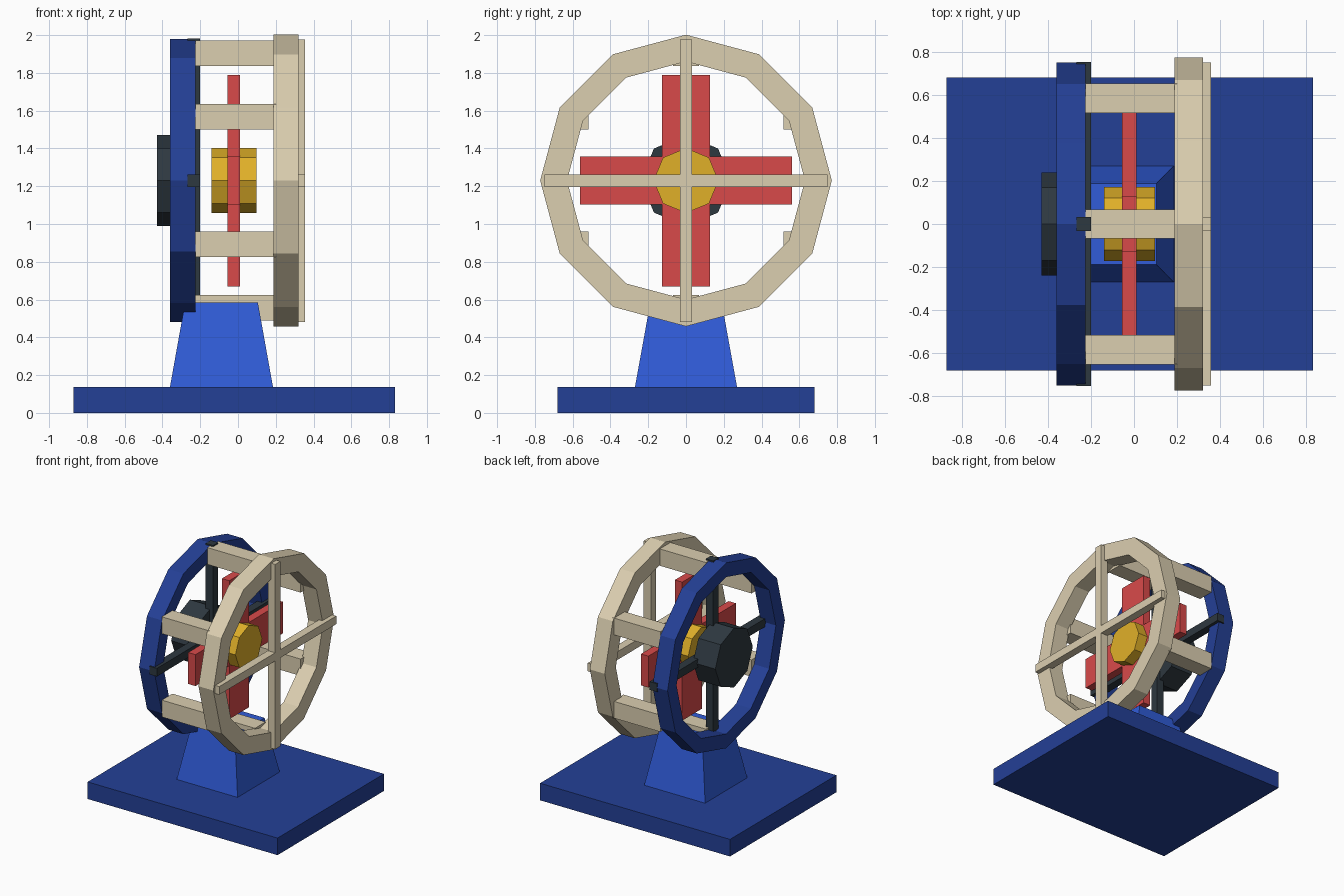
import bpy, bmesh
from math import cos, sin, radians, tau

cube = bpy.data.objects.get("Cube")
if cube:
    bpy.data.objects.remove(cube, do_unlink=True)

AXIS_Z = 1.23  # height of the rotor axis


def material(name, srgb):
    m = bpy.data.materials.new(name)
    col = [((c + 0.055) / 1.055) ** 2.4 for c in srgb] + [1]
    m.use_nodes = True
    m.diffuse_color = col
    m.node_tree.nodes["Principled BSDF"].inputs["Base Color"].default_value = col
    return m


navy = material("navy blue", (0.14, 0.25, 0.59))
blue = material("bright blue", (0.19, 0.36, 0.85))
cream = material("cream", (0.86, 0.81, 0.69))
red = material("red", (0.85, 0.29, 0.29))
gold = material("gold", (0.88, 0.69, 0.16))
dark = material("charcoal", (0.18, 0.22, 0.25))


def finish(name, bm, mat):
    bmesh.ops.recalc_face_normals(bm, faces=bm.faces)
    me = bpy.data.meshes.new(name)
    bm.to_mesh(me)
    bm.free()
    me.materials.append(mat)
    ob = bpy.data.objects.new(name, me)
    bpy.context.collection.objects.link(ob)
    return ob


def box(name, mat, x, y, z, top=(1, 1)):
    """Box between ranges; top scales the upper face for a taper."""
    bm = bmesh.new()
    bmesh.ops.create_cube(bm, size=1)
    for v in bm.verts:
        sx, sy = top if v.co.z > 0 else (1, 1)
        v.co = (sum(x) / 2 + v.co.x * (x[1] - x[0]) * sx,
                sum(y) / 2 + v.co.y * (y[1] - y[0]) * sy,
                sum(z) / 2 + v.co.z * (z[1] - z[0]))
    return finish(name, bm, mat)


def loop(bm, x, r, n):
    return [bm.verts.new((x, r * cos(tau * i / n), AXIS_Z + r * sin(tau * i / n)))
            for i in range(n)]


def drum(name, mat, x, r, n=8):
    """Solid prism along the rotor axis."""
    bm = bmesh.new()
    a, b = loop(bm, x[0], r, n), loop(bm, x[1], r, n)
    bm.faces.new(a)
    bm.faces.new(b)
    for i in range(n):
        j = (i + 1) % n
        bm.faces.new((a[i], a[j], b[j], b[i]))
    return finish(name, bm, mat)


def ring(name, mat, x, r_out, r_in, n=12):
    """Faceted ring with a rectangular section."""
    bm = bmesh.new()
    loops = [loop(bm, px, r, n) for px, r in
             ((x[0], r_out), (x[1], r_out), (x[1], r_in), (x[0], r_in))]
    for k in range(4):
        a, b = loops[k], loops[(k + 1) % 4]
        for i in range(n):
            j = (i + 1) % n
            bm.faces.new((a[i], a[j], b[j], b[i]))
    return finish(name, bm, mat)


def cross(name, mat, x, half_length, half_width):
    """A horizontal and a vertical bar meeting on the axis."""
    for label, hy, hz in (("horizontal", half_length, half_width),
                          ("vertical", half_width, half_length)):
        box(f"{label}_{name}", mat, x, (-hy, hy), (AXIS_Z - hz, AXIS_Z + hz))


# Base and tapered stand
box("base", navy, (-0.87, 0.83), (-0.68, 0.68), (0, 0.138))
box("stand", blue, (-0.36, 0.185), (-0.27, 0.27), (0.138, 0.585), (0.706, 0.7))

# Cage rings and the struts between them
ring("front_ring", cream, (0.187, 0.32), 0.772, 0.63)
ring("back_ring", navy, (-0.36, -0.225), 0.75, 0.635)
for i in range(6):
    a = radians(30 + 60 * i)
    y, z = 0.674 * cos(a), AXIS_Z + 0.674 * sin(a)
    box(f"cage_strut_{i + 1}", cream, (-0.226, 0.2),
        (y - 0.068, y + 0.068), (z - 0.068, z + 0.068))

# Cage spokes
cross("front_spoke", cream, (0.29, 0.356), 0.748, 0.033)
cross("back_spoke", dark, (-0.267, -0.2), 0.752, 0.033)

# Motor, hub and blades
drum("motor", dark, (-0.43, -0.23), 0.24)
drum("hub", gold, (-0.14, 0.097), 0.172)
cross("blade", red, (-0.055, 0.011), 0.56, 0.127)
